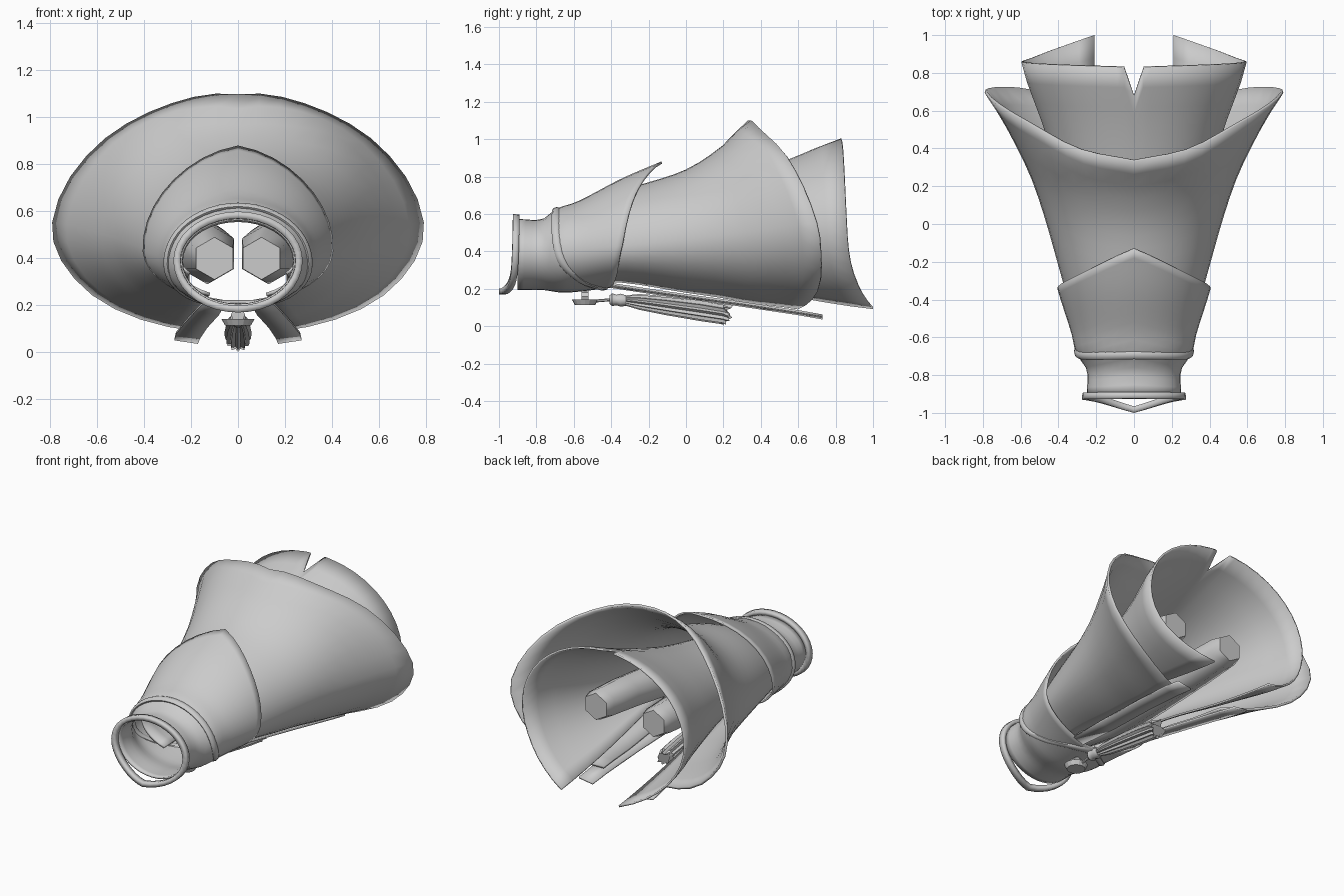
import bpy, bmesh, math, random
from mathutils import Vector

if "Cube" in bpy.data.objects:
    bpy.data.objects.remove(bpy.data.objects["Cube"])
random.seed(3)


def interp(tab, x):
    """Smooth interpolation of rows (x, v1, v2...)."""
    n = len(tab)
    x = max(tab[0][0], min(tab[-1][0], x))
    i = max(k for k in range(n - 1) if tab[k][0] <= x)
    a, b = tab[i], tab[i + 1]
    p, q = tab[max(i - 1, 0)], tab[min(i + 2, n - 1)]
    h = b[0] - a[0]
    t = (x - a[0]) / h
    out = []
    for k in range(1, len(a)):
        m0 = (b[k] - p[k]) / (b[0] - p[0]) * h
        m1 = (q[k] - a[k]) / (q[0] - a[0]) * h
        out.append((2*t**3 - 3*t**2 + 1) * a[k] + (t**3 - 2*t**2 + t) * m0
                   + (3*t**2 - 2*t**3) * b[k] + (t**3 - t**2) * m1)
    return out


def finish(name, verts, faces, thick=0, angle=35):
    me = bpy.data.meshes.new(name)
    me.from_pydata(verts, [], faces)
    bm = bmesh.new()
    bm.from_mesh(me)
    bmesh.ops.remove_doubles(bm, verts=bm.verts, dist=0.0005)
    bmesh.ops.recalc_face_normals(bm, faces=bm.faces)
    bm.to_mesh(me)
    bm.free()
    ob = bpy.data.objects.new(name, me)
    bpy.context.collection.objects.link(ob)
    if thick:
        mod = ob.modifiers.new("thickness", 'SOLIDIFY')
        mod.thickness = thick
        mod.offset = 0
    bpy.ops.object.select_all(action='DESELECT')
    ob.select_set(True)
    bpy.context.view_layer.objects.active = ob
    bpy.ops.object.shade_smooth_by_angle(angle=math.radians(angle))
    return ob


def grid_faces(rows, cols, wrap=False):
    return [(i*cols + j, i*cols + (j+1) % cols, (i+1)*cols + (j+1) % cols, (i+1)*cols + j)
            for i in range(rows - 1) for j in range(cols if wrap else cols - 1)]


def surf(prof, y, s, gap=0.0, grow=0.0):
    """Point on a cloth section; s = 0 top, +-1 underside (or slit edge)."""
    w, top, bot, c = interp(prof, y)
    th = s * (math.pi - math.asin(min(0.8, gap / w)))
    h = (top - c) if math.cos(th) > 0 else (c - bot)
    return ((w + grow) * math.sin(th), y, c + (h + grow) * math.cos(th))


def shell(name, prof, start, end, rows, n=18, gap=None, thick=0.012, extra=(), grow=0.0):
    half = sorted(set([i / n for i in range(n + 1)] + list(extra)))
    ss = [-s for s in half[:0:-1]] + half
    verts = []
    for i in range(rows + 1):
        for s in ss:
            a, b = start(abs(s)), end(abs(s))
            y = a + (b - a) * i / rows
            verts.append(surf(prof, y, s, gap(y) if gap else 0, grow))
    return finish(name, verts, grid_faces(rows + 1, len(ss)), thick)


def curve_of(tab):
    return lambda s: interp(tab, s)[0]


def lathe(name, rings, sides, wob=0.0, jag=0.0, angle=40):
    """Loft along y; rings are (x, y, z, radius)."""
    verts = []
    for i, (x, y, z, r) in enumerate(rings):
        for j in range(sides):
            a = 2 * math.pi * j / sides
            q = r * (1 - wob * (j % 2))
            dy = -random.random() * jag if i == len(rings) - 1 else 0
            verts.append((x + q * math.sin(a), y + dy, z + q * math.cos(a)))
    faces = grid_faces(len(rings), sides, True)
    last = (len(rings) - 1) * sides
    faces += [tuple(range(sides)), tuple(range(last, last + sides))]
    return finish(name, verts, faces, 0, angle)


# section profiles: y, half width, top z, bottom z, height of widest point
YOKE = [(-1.0, .25, .575, .20, .39), (-.88, .243, .567, .20, .39), (-.77, .245, .565, .20, .39),
        (-.70, .29, .615, .19, .40), (-.66, .308, .635, .185, .40), (-.58, .325, .66, .19, .41),
        (-.34, .40, .785, .215, .43), (-.13, .45, .875, .20, .44)]
SKIRT = [(-.6, .28, .60, .23, .40), (-.33, .362, .72, .225, .42), (0, .455, .83, .17, .46),
         (.2, .52, .96, .14, .49), (.33, .575, 1.09, .115, .51), (.55, .69, 1.18, .09, .55),
         (.72, .80, 1.25, .06, .58)]
INNER = [(-.5, .25, .60, .28, .42), (0, .33, .70, .24, .45), (.5, .47, .865, .14, .50),
         (.83, .585, 1.0, .09, .53), (1.0, .60, 1.03, .07, .50)]

# waist yoke with pointed hem
shell("waist_yoke", YOKE, lambda s: -.90,
      curve_of([(0, -.13), (.25, -.27), (.5, -.34), (.75, -.37), (1, -.41)]), 16)

# collar band, dipping to a point underneath
dip = curve_of([(0, -.925), (.5, -.93), (.75, -.945), (1, -1.0)])
shell("waist_collar", YOKE, dip, lambda s: dip(s) + .035, 2, thick=.03, grow=.015)

# flared outer skirt, open underneath
shell("outer_skirt", SKIRT, lambda s: -.6,
      curve_of([(0, .335), (.18, .40), (.34, .545), (.54, .69), (.66, .72), (.82, .71), (1, .60)]),
      14, gap=lambda y: .15 + .05 * y, thick=.015)

# inner skirt with notch at the top and long tips at the slit
hem = curve_of([(0, .83), (.56, .86), (.72, .88), (.88, .94), (1, 1.0)])
shell("inner_skirt", INNER, lambda s: -.45,
      lambda s: hem(s) - max(0, 1 - s / .032) * .15, 12,
      gap=lambda y: .21, extra=(.032,))

# sash roll, slanting down to the buckle
sash_y = curve_of([(0, -.69), (.4, -.69), (.6, -.655), (.78, -.56), (.9, -.48), (1, -.44)])
N, M = 48, 8
verts = []
for i in range(N):
    s = -1 + 2 * i / N
    p = Vector(surf(YOKE, sash_y(abs(s)), s))
    out = Vector((p.x, 0, p.z - .40)).normalized()
    for k in range(M):
        a = 2 * math.pi * k / M
        verts.append(p + out * (.016 * math.cos(a)) + Vector((0, .026 * math.sin(a), 0)))
finish("sash_roll", verts, [(i*M + k, i*M + (k+1) % M, ((i+1) % N)*M + (k+1) % M, ((i+1) % N)*M + k)
                            for i in range(N) for k in range(M)], 0, 50)

# legs and hanging straps, one per side
for side, label in ((-1, "left"), (1, "right")):
    lathe("leg_" + label, [(side * x, y, z, r) for x, y, z, r in (
        (.10, -.55, .40, .09), (.13, -.3, .42, .13), (.17, 0, .46, .125),
        (.20, .35, .49, .115), (.21, .58, .505, .105), (.21, .64, .507, .088))], 6, angle=65)
    rows = [(.05, .13, -.43, .215), (.08, .18, -.1, .165), (.13, .23, .3, .11),
            (.16, .265, .6, .065), (.17, .27, .73, .042)]
    verts = [(side * x, y, z + dz) for a, b, y, z in rows for x, dz in ((a, 0), (b, .015))]
    finish("strap_" + label, verts, grid_faces(len(rows), 2), .012)

# buckle disc under the waist
bm = bmesh.new()
bmesh.ops.create_cone(bm, cap_ends=True, segments=16, radius1=.055, radius2=.07, depth=.028)
me = bpy.data.meshes.new("buckle")
bm.to_mesh(me)
bm.free()
buckle = bpy.data.objects.new("buckle", me)
buckle.location = (0, -.54, .128)
bpy.context.collection.objects.link(buckle)
lathe("buckle_stem", [(0, -.56, .16, .03), (0, -.52, .16, .03)], 8)

# tassel: cord, knot and fringe
lathe("tassel_cord", [(0, -.48, .135, .008), (0, -.40, .142, .008)], 6)
lathe("tassel_knot", [(0, -.41, .142, .022), (0, -.395, .142, .034), (0, -.37, .14, .028),
                      (0, -.35, .139, .035), (0, -.32, .137, .028)], 12)
lathe("tassel_fringe", [(0, -.33, .138, .026), (0, -.25, .13, .042), (0, -.1, .11, .052),
                        (0, .08, .085, .058), (0, .2, .066, .056), (0, .26, .056, .054)],
      24, wob=.22, jag=.08, angle=20)
